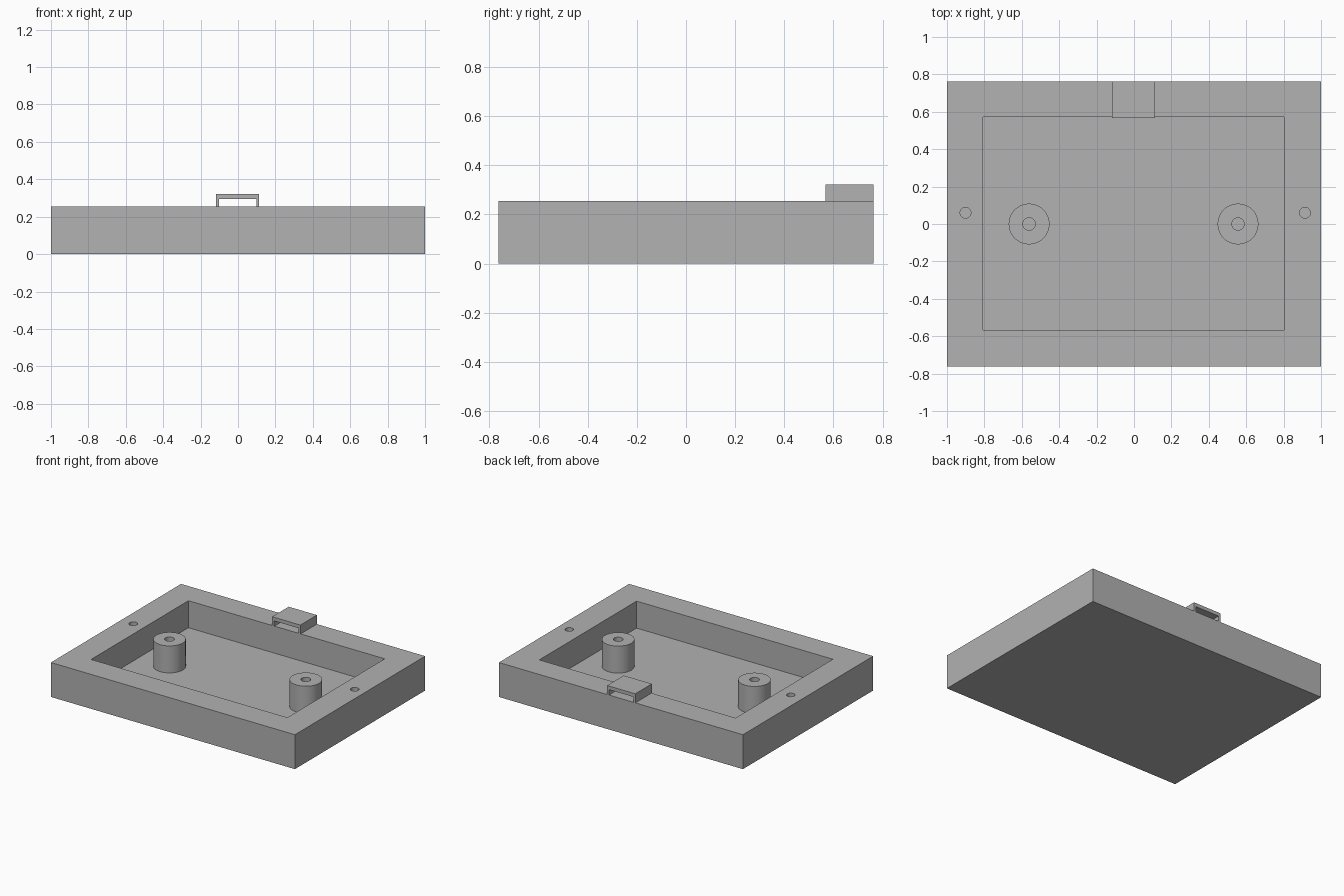
import bpy
import math

# Remove the default cube
cube = bpy.data.objects.get("Cube")
if cube:
    bpy.data.objects.remove(cube, do_unlink=True)

GREY = (0.445, 0.445, 0.445, 1.0)
grey = bpy.data.materials.new("plain grey")
grey.use_nodes = True
grey.diffuse_color = GREY
grey.node_tree.nodes["Principled BSDF"].inputs["Base Color"].default_value = GREY

RIM, FLOOR, OVER = 0.255, 0.055, 0.1


def box(name, x, y, z):
    """Box spanning the given (low, high) ranges."""
    spans = (x, y, z)
    bpy.ops.mesh.primitive_cube_add(size=1, location=[sum(s) / 2 for s in spans])
    ob = bpy.context.object
    ob.name = name
    ob.scale = [s[1] - s[0] for s in spans]
    bpy.ops.object.transform_apply(location=False, rotation=False, scale=True)
    ob.data.materials.append(grey)
    return ob


def cylinder(name, x, y, radius, z):
    bpy.ops.mesh.primitive_cylinder_add(
        vertices=48, radius=radius, depth=z[1] - z[0], location=(x, y, sum(z) / 2))
    ob = bpy.context.object
    ob.name = name
    ob.data.materials.append(grey)
    return ob


def cut(target, cutter):
    """Subtract the cutter from the target and discard it."""
    mod = target.modifiers.new("cut", 'BOOLEAN')
    mod.operation = 'DIFFERENCE'
    mod.solver = 'EXACT'
    mod.object = cutter
    bpy.context.view_layer.objects.active = target
    bpy.ops.object.modifier_apply(modifier=mod.name)
    bpy.data.objects.remove(cutter, do_unlink=True)


def smooth(ob):
    bpy.ops.object.select_all(action='DESELECT')
    ob.select_set(True)
    bpy.context.view_layer.objects.active = ob
    bpy.ops.object.shade_smooth_by_angle(angle=math.radians(30))


# Tray with its cavity and two screw holes in the side rims
tray = box("tray", (-1, 1), (-0.762, 0.762), (0, RIM))
cut(tray, box("cavity_cutter", (-0.807, 0.802), (-0.567, 0.572), (FLOOR, RIM + OVER)))
for x in (-0.901, 0.914):
    cut(tray, cylinder("screw_cutter", x, 0.06, 0.029, (FLOOR, RIM + OVER)))
smooth(tray)

# Hollow mounting posts, flush with the rim
for name, x in (("right_post", -0.561), ("left_post", 0.556)):
    post = cylinder(name, x, 0, 0.109, (FLOOR, RIM))
    cut(post, cylinder("bore_cutter", x, 0, 0.033, (FLOOR - OVER, RIM + OVER)))
    smooth(post)

# Bridge over the back rim, open front to back
bridge = box("cable_bridge", (-0.118, 0.113), (0.568, 0.762), (RIM, 0.322))
cut(bridge, box("tunnel_cutter", (-0.102, 0.098), (0.4, 0.9), (RIM - OVER, 0.295)))
